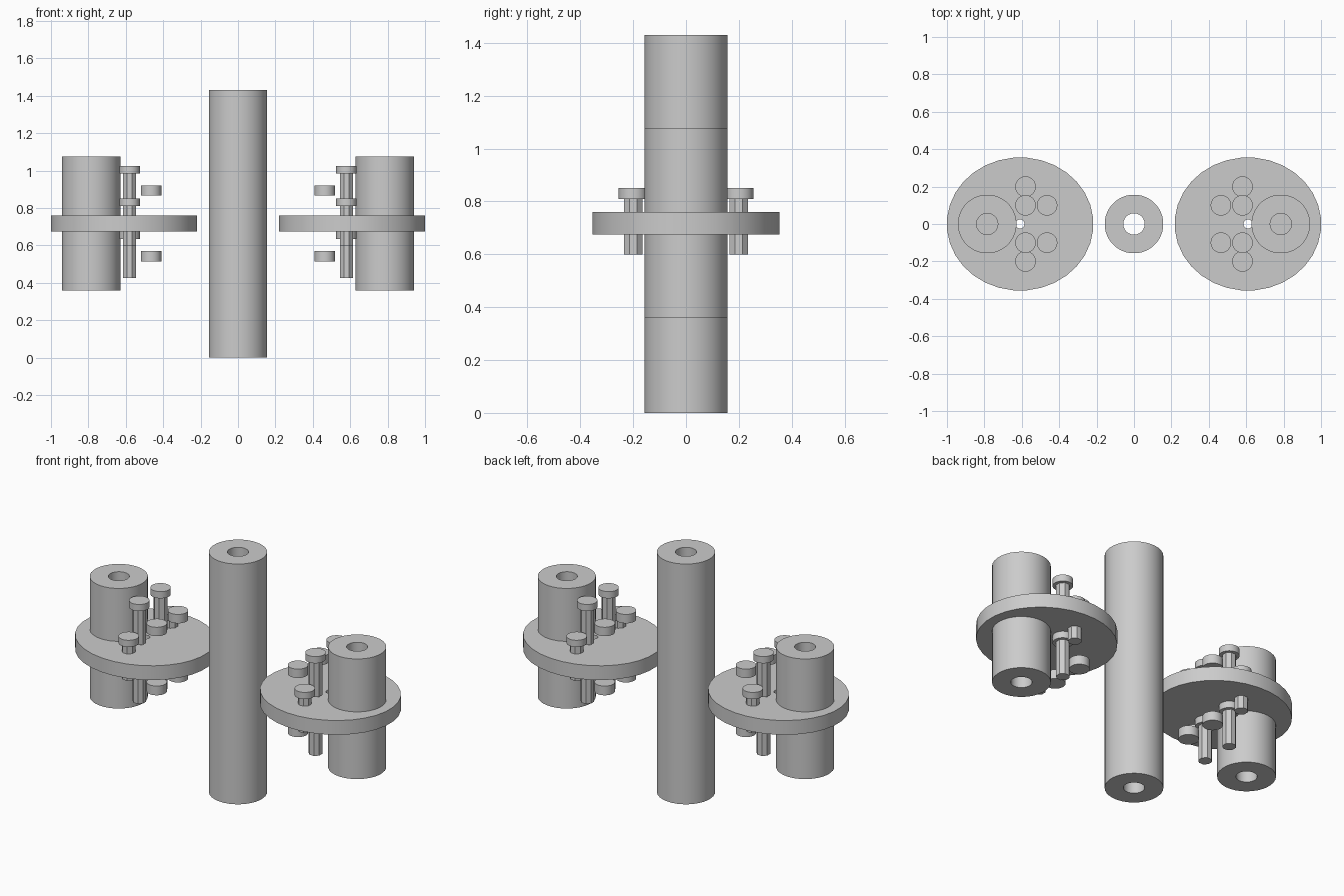
import bpy, bmesh
from math import sin, cos, pi, radians

cube = bpy.data.objects.get("Cube")
if cube:
    bpy.data.objects.remove(cube)

grey = bpy.data.materials.new("plain grey")
grey.use_nodes = True
colour = (0.6, 0.6, 0.6, 1)
grey.diffuse_color = colour
grey.node_tree.nodes["Principled BSDF"].inputs["Base Color"].default_value = colour


def cylinder(name, x, y, z0, z1, rx, ry=None, hole=0, sides=32, turn=0.5):
    """Upright cylinder, optionally elliptical and with a through hole."""
    ry = ry or rx
    bm = bmesh.new()

    def ring(a, b, z):
        steps = [2 * pi * (i + turn) / sides for i in range(sides)]
        return [bm.verts.new((a * cos(t), b * sin(t), z)) for t in steps]

    def bridge(a, b):
        for i in range(sides):
            j = (i + 1) % sides
            bm.faces.new((a[i], a[j], b[j], b[i]))

    low, high = ring(rx, ry, z0), ring(rx, ry, z1)
    bridge(low, high)
    if hole:
        inner_low, inner_high = ring(hole, hole, z0), ring(hole, hole, z1)
        bridge(high, inner_high)
        bridge(inner_high, inner_low)
        bridge(inner_low, low)
    else:
        bm.faces.new(high)
        bm.faces.new(low[::-1])
    mesh = bpy.data.meshes.new(name)
    bm.to_mesh(mesh)
    bm.free()
    mesh.materials.append(grey)
    obj = bpy.data.objects.new(name, mesh)
    obj.location = (x, y, 0)
    bpy.context.collection.objects.link(obj)
    bpy.ops.object.select_all(action="DESELECT")
    obj.select_set(True)
    bpy.context.view_layer.objects.active = obj
    bpy.ops.object.shade_smooth_by_angle(angle=radians(30))


def bolt(name, x, y, top):
    """Round head on an eight-sided shaft, hanging down from top."""
    cylinder(name + "_head", x, y, top - 0.04, top, 0.055)
    cylinder(name + "_shaft", x, y, top - 0.25, top - 0.04, 0.038, sides=8)


# Tall tube in the middle
cylinder("centre_tube", 0, 0, 0, 1.43, 0.157, hole=0.057)

for side, s in (("left", 1), ("right", -1)):
    # Side tube through an oval plate
    cylinder(side + "_tube", s * 0.785, 0, 0.36, 1.075, 0.157, hole=0.057)
    cylinder(side + "_plate", s * 0.609, 0, 0.675, 0.76, 0.392, 0.356, hole=0.024)
    for end, e in (("back", 1), ("front", -1)):
        tag = side + "_" + end
        # Bolts above, through and below the plate
        bolt(tag + "_upper_bolt", s * 0.58, e * 0.1, 1.025)
        bolt(tag + "_middle_bolt", s * 0.58, e * 0.2, 0.85)
        bolt(tag + "_lower_bolt", s * 0.58, e * 0.1, 0.675)
        # Loose round nuts above and below the plate
        cylinder(tag + "_upper_nut", s * 0.465, e * 0.1, 0.867, 0.92, 0.055)
        cylinder(tag + "_lower_nut", s * 0.465, e * 0.1, 0.515, 0.57, 0.055)
